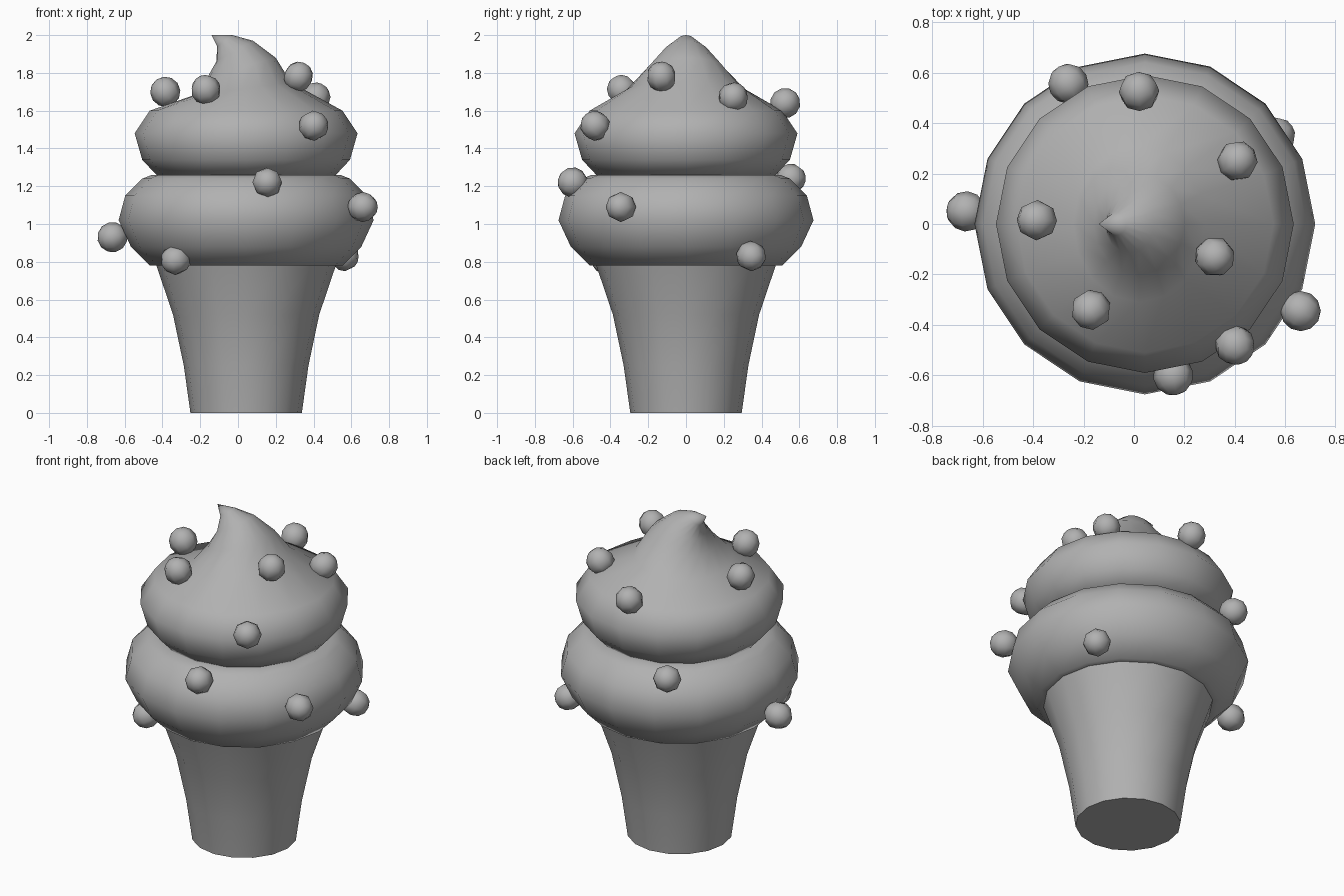
import bpy, bmesh, math
from mathutils import Vector

if "Cube" in bpy.data.objects:
    bpy.data.objects.remove(bpy.data.objects["Cube"])

SIDES = 16
CX = 0.043  # axis of the cone and swirls

grey = bpy.data.materials.new("dark_grey")
grey.diffuse_color = (0.44, 0.44, 0.44, 1)
grey.use_nodes = True
grey.node_tree.nodes["Principled BSDF"].inputs["Base Color"].default_value = grey.diffuse_color


def finish(name, bm, angle):
    bmesh.ops.recalc_face_normals(bm, faces=bm.faces)
    me = bpy.data.meshes.new(name)
    bm.to_mesh(me)
    bm.free()
    me.materials.append(grey)
    ob = bpy.data.objects.new(name, me)
    bpy.context.collection.objects.link(ob)
    bpy.ops.object.select_all(action='DESELECT')
    ob.select_set(True)
    bpy.context.view_layer.objects.active = ob
    bpy.ops.object.shade_smooth_by_angle(angle=math.radians(angle))
    return ob


def loft(name, rings, tip=None, bottom=False, angle=60):
    """Each ring: left x, left z, right x, right z, half depth in y."""
    bm = bmesh.new()
    loops = []
    for xl, zl, xr, zr, ry in rings:
        loop = []
        for i in range(SIDES):
            a = math.tau * i / SIDES
            t = (1 + math.cos(a)) / 2
            loop.append(bm.verts.new((xl + (xr - xl) * t, ry * math.sin(a),
                                      zl + (zr - zl) * t)))
        loops.append(loop)
    for lo, hi in zip(loops, loops[1:]):
        for i in range(SIDES):
            j = (i + 1) % SIDES
            bm.faces.new((lo[i], lo[j], hi[j], hi[i]))
    if bottom:
        bm.faces.new(loops[0][::-1])
    if tip:
        v = bm.verts.new(tip)
        for i in range(SIDES):
            bm.faces.new((loops[-1][i], loops[-1][(i + 1) % SIDES], v))
    return finish(name, bm, angle)


def level(profile):
    return [(CX - r, z, CX + r, z, r) for r, z in profile]


# wafer cone
loft("cone", level([(0.295, 0), (0.33, 0.25), (0.387, 0.52), (0.475, 0.78)]),
     bottom=True)

# lower swirl
loft("lower_swirl", level([(0.46, 0.78), (0.51, 0.78), (0.61, 0.88), (0.675, 1.02),
                           (0.64, 1.15), (0.55, 1.24), (0.50, 1.26), (0.46, 1.26)]))

# upper swirl with leaning, curled peak
peak = [(-0.24, 1.68, 0.28, 1.75, 0.31), (-0.16, 1.78, 0.20, 1.88, 0.20),
        (-0.115, 1.86, 0.08, 1.97, 0.115), (-0.11, 1.94, -0.03, 2.0, 0.045)]
loft("upper_swirl", level([(0.46, 1.26), (0.475, 1.26), (0.55, 1.34), (0.59, 1.48),
                           (0.51, 1.60)]) + peak, tip=(-0.14, 0, 2.0), angle=80)

# candy balls, each with its pole pointing outwards
balls = [(-0.26, 0.555, 1.24), (0.02, 0.525, 1.64), (0.41, 0.25, 1.67),
         (-0.385, 0.015, 1.70), (0.32, -0.13, 1.78), (-0.17, -0.34, 1.71),
         (0.40, -0.48, 1.52), (0.66, -0.345, 1.09), (0.155, -0.60, 1.22),
         (-0.665, 0.05, 0.93), (0.56, 0.345, 0.83), (-0.33, -0.42, 0.81)]
for n, pos in enumerate(balls, 1):
    bm = bmesh.new()
    bmesh.ops.create_uvsphere(bm, u_segments=8, v_segments=6, radius=0.08)
    out = (Vector(pos) - Vector((CX, 0, 1.1))).to_track_quat('Z', 'Y')
    bmesh.ops.rotate(bm, verts=bm.verts, matrix=out.to_matrix())
    bmesh.ops.translate(bm, verts=bm.verts, vec=pos)
    finish(f"candy_ball_{n}", bm, 60)
